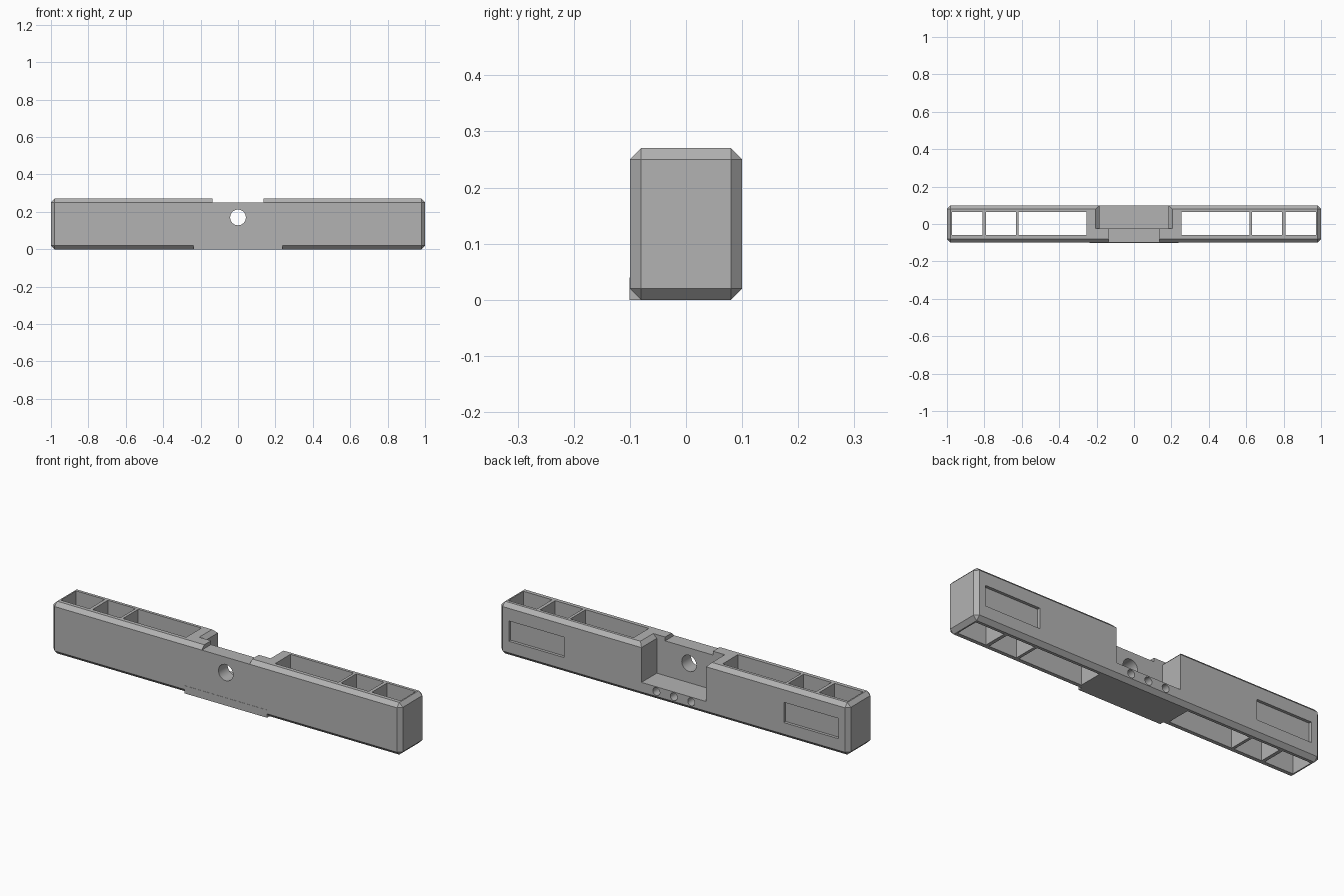
import bpy, bmesh, math
from mathutils import Matrix, Vector

cube = bpy.data.objects.get("Cube")
if cube:
    bpy.data.objects.remove(cube, do_unlink=True)

grey = bpy.data.materials.new("plain_grey")
grey.use_nodes = True
COLOUR = (0.45, 0.45, 0.45, 1)
grey.diffuse_color = COLOUR
grey.node_tree.nodes["Principled BSDF"].inputs["Base Color"].default_value = COLOUR


def add_object(name, bm):
    bmesh.ops.recalc_face_normals(bm, faces=bm.faces)
    mesh = bpy.data.meshes.new(name)
    bm.to_mesh(mesh)
    bm.free()
    mesh.materials.append(grey)
    obj = bpy.data.objects.new(name, mesh)
    bpy.context.collection.objects.link(obj)
    return obj


def box(name, x, y, z, chamfer=0):
    bm = bmesh.new()
    bmesh.ops.create_cube(bm, size=1)
    for v in bm.verts:
        v.co = Vector([(a + b) / 2 + c * (b - a) for (a, b), c in zip((x, y, z), v.co)])
    if chamfer:
        bmesh.ops.bevel(bm, geom=bm.edges[:], offset=chamfer, segments=1,
                        affect='EDGES', profile=0.5)
    return add_object(name, bm)


def drill(name, x, z, radius, y):
    bm = bmesh.new()
    matrix = Matrix.Translation((x, sum(y) / 2, z)) @ Matrix.Rotation(math.pi / 2, 4, 'X')
    bmesh.ops.create_cone(bm, cap_ends=True, segments=32, radius1=radius,
                          radius2=radius, depth=y[1] - y[0], matrix=matrix)
    return add_object(name, bm)


def prism(name, profile, y):
    bm = bmesh.new()
    face = bm.faces.new([bm.verts.new((px, y[0], pz)) for px, pz in profile])
    moved = bmesh.ops.extrude_face_region(bm, geom=[face])["geom"]
    bmesh.ops.translate(bm, vec=(0, y[1] - y[0], 0),
                        verts=[g for g in moved if isinstance(g, bmesh.types.BMVert)])
    return add_object(name, bm)


def cut(target, cutter):
    mod = target.modifiers.new("cut", 'BOOLEAN')
    mod.operation = 'DIFFERENCE'
    mod.solver = 'EXACT'
    mod.object = cutter
    bpy.context.view_layer.update()
    graph = bpy.context.evaluated_depsgraph_get()
    result = bpy.data.meshes.new_from_object(target.evaluated_get(graph))
    target.modifiers.clear()
    target.data = result
    bpy.data.objects.remove(cutter, do_unlink=True)


# Chamfered bar
bar = box("bar_body", (-1, 1), (-0.1, 0.1), (0, 0.27), chamfer=0.02)

# Through pockets and shallow back windows on both halves
for side in (-1, 1):
    for a, b in ((0.255, 0.617), (0.632, 0.791), (0.809, 0.973)):
        cut(bar, box("pocket_cutter", sorted((side * a, side * b)), (-0.06, 0.065), (-0.1, 0.4)))
    cut(bar, box("window_cutter", sorted((side * 0.63, side * 0.945)), (0.085, 0.2), (0.08, 0.185)))

# Back notch with chamfered upper rims
half = [(0.185, 0.07), (0.185, 0.25), (0.225, 0.29)]
notch = half + [(-x, z) for x, z in reversed(half)]
cut(bar, prism("notch_cutter", notch, (-0.025, 0.2)))

# Lowered top of the thin front wall
cut(bar, box("front_step_cutter", (-0.137, 0.137), (-0.2, 0), (0.25, 0.4)))

# Round hole through the front wall and three blind holes in the back
cut(bar, drill("front_hole_cutter", 0, 0.17, 0.042, (-0.2, 0.05)))
for x in (-0.1, 0, 0.1):
    cut(bar, drill("back_hole_cutter", x, 0.045, 0.02, (0, 0.2)))

# Pad filling the lower front chamfer
box("front_foot_pad", (-0.237, 0.237), (-0.101, -0.08), (0, 0.04))

# Smooth hole walls, crisp edges elsewhere
bpy.ops.object.select_all(action='DESELECT')
bar.select_set(True)
bpy.context.view_layer.objects.active = bar
bpy.ops.object.shade_smooth_by_angle(angle=math.radians(30))
